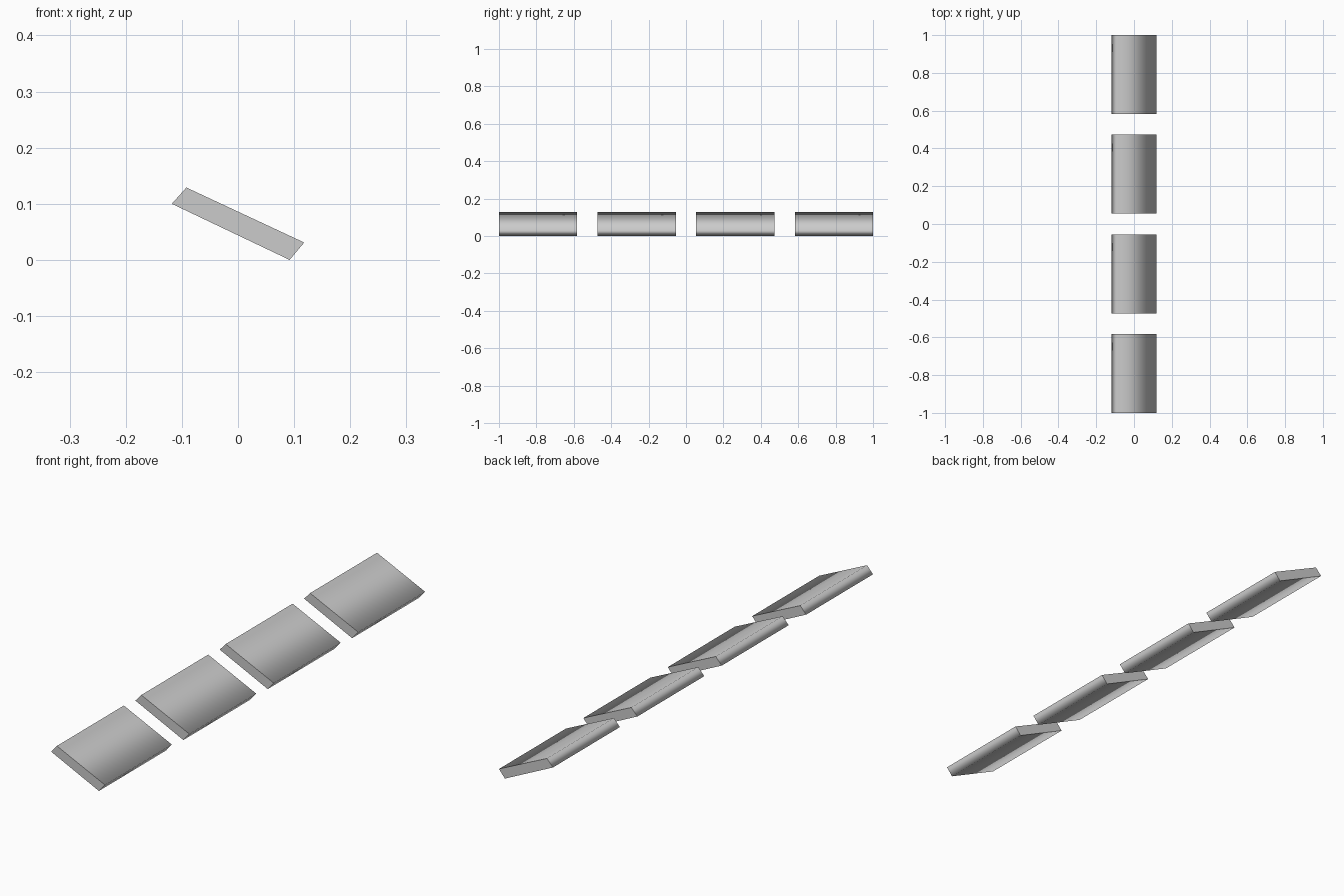
import bpy, bmesh

cube = bpy.data.objects.get("Cube")
if cube:
    bpy.data.objects.remove(cube, do_unlink=True)

# Plain grey finish
grey = bpy.data.materials.new("light_grey")
grey.use_nodes = True
colour = (0.6, 0.6, 0.6, 1)
grey.diffuse_color = colour
grey.node_tree.nodes["Principled BSDF"].inputs["Base Color"].default_value = colour

# Tilted slat section in x and z, with slanted ends
SECTION = [(-0.118, 0.1), (0.092, 0.0), (0.118, 0.031), (-0.092, 0.129)]
LENGTH, PITCH, COUNT = 0.418, 0.5273, 4


def make_slat(name, y):
    bm = bmesh.new()
    front = bm.faces.new([bm.verts.new((x, -LENGTH / 2, z)) for x, z in SECTION])
    extruded = bmesh.ops.extrude_face_region(bm, geom=[front], use_keep_orig=True)
    verts = [v for v in extruded["geom"] if isinstance(v, bmesh.types.BMVert)]
    bmesh.ops.translate(bm, verts=verts, vec=(0, LENGTH, 0))
    bmesh.ops.recalc_face_normals(bm, faces=bm.faces)
    # Long sides blend smoothly, end caps stay flat with crisp edges
    for face in bm.faces:
        face.smooth = abs(face.normal.y) < 0.5
    for edge in bm.edges:
        edge.smooth = len({f.smooth for f in edge.link_faces}) == 1
    mesh = bpy.data.meshes.new(name)
    bm.to_mesh(mesh)
    bm.free()
    mesh.materials.append(grey)
    slat = bpy.data.objects.new(name, mesh)
    slat.location.y = y
    bpy.context.collection.objects.link(slat)


# Row of evenly spaced slats
for i in range(COUNT):
    make_slat(f"slat_{i + 1}", (i - (COUNT - 1) / 2) * PITCH)
